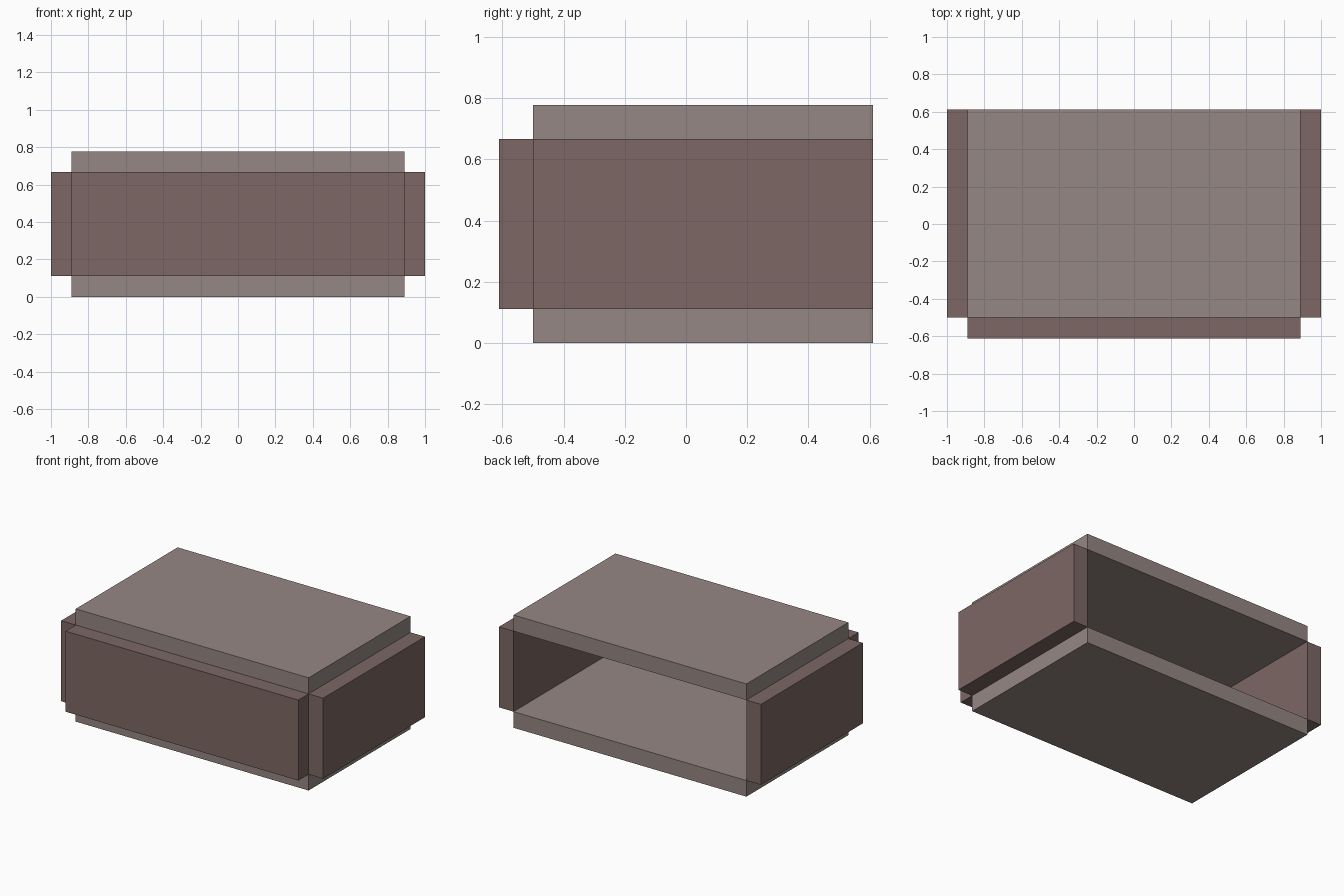
import bpy

if "Cube" in bpy.data.objects:
    bpy.data.objects.remove(bpy.data.objects["Cube"])

T = 1 / 9                  # panel thickness
X = 1 - T                  # half width of the opening
Y0, Y1 = -0.5, 0.5 + T     # depth of the opening
Z0, Z1 = T, 6 * T          # height of the opening


def material(name, color):
    mat = bpy.data.materials.new(name)
    mat.diffuse_color = (*color, 1)
    mat.use_nodes = True
    mat.node_tree.nodes["Principled BSDF"].inputs["Base Color"].default_value = mat.diffuse_color
    return mat


def panel(name, low, high, mat):
    bpy.ops.mesh.primitive_cube_add(
        size=1, location=[(a + b) / 2 for a, b in zip(low, high)])
    obj = bpy.context.object
    obj.name = name
    obj.scale = [b - a for a, b in zip(low, high)]
    bpy.ops.object.transform_apply(location=False, rotation=False, scale=True)
    obj.data.materials.append(mat)
    return obj


light = material("light_panel", (0.30, 0.242, 0.227))
dark = material("dark_panel", (0.20, 0.136, 0.127))

# Horizontal panels
panel("bottom_panel", (-X, Y0, 0), (X, Y1, Z0), light)
panel("top_panel", (-X, Y0, Z1), (X, Y1, Z1 + T), light)

# Upright walls; the back stays open
panel("front_wall", (-X, Y0 - T, Z0), (X, Y0, Z1), dark)
panel("left_wall", (-1, Y0, Z0), (-X, Y1, Z1), dark)
panel("right_wall", (X, Y0, Z0), (1, Y1, Z1), dark)
